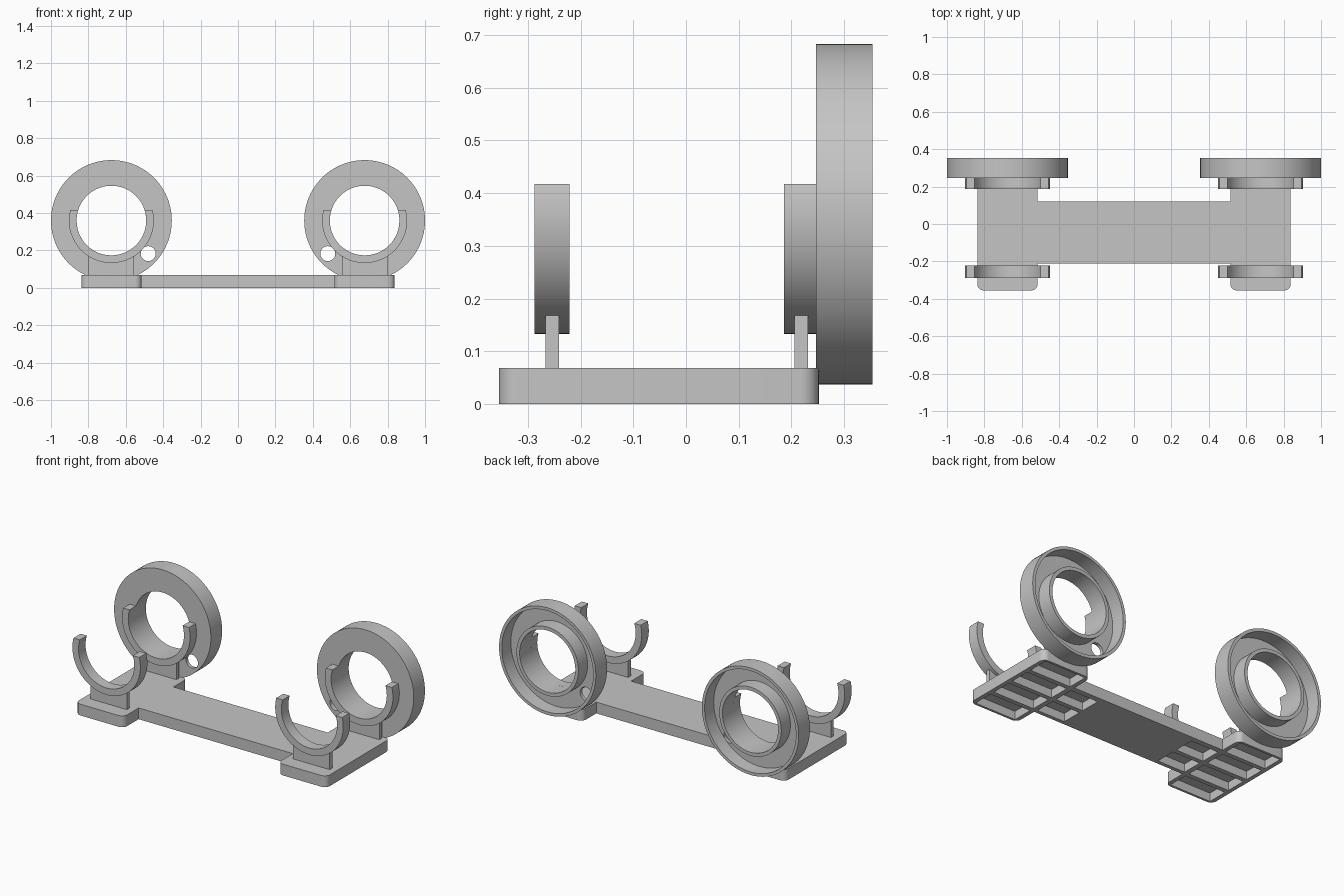
import bpy, bmesh
from math import sin, cos, asin, pi, radians

cube = bpy.data.objects.get("Cube")
if cube:
    bpy.data.objects.remove(cube, do_unlink=True)

GREY = (0.56, 0.56, 0.56, 1)
mat = bpy.data.materials.new("plain grey")
mat.use_nodes = True
mat.diffuse_color = GREY
mat.node_tree.nodes["Principled BSDF"].inputs["Base Color"].default_value = GREY

RING_X, RING_Z = 0.677, 0.36
HOLE_R, CLIP_R, RING_R = 0.186, 0.227, 0.323
TOP = 0.068


def finish(name, bm):
    bmesh.ops.recalc_face_normals(bm, faces=bm.faces)
    mesh = bpy.data.meshes.new(name)
    bm.to_mesh(mesh)
    bm.free()
    mesh.materials.append(mat)
    ob = bpy.data.objects.new(name, mesh)
    bpy.context.collection.objects.link(ob)
    return ob


def smooth(ob):
    bpy.ops.object.select_all(action='DESELECT')
    ob.select_set(True)
    bpy.context.view_layer.objects.active = ob
    bpy.ops.object.shade_smooth_by_angle(angle=radians(30))


def prism(bm, points, offset):
    """Fill a closed outline and extrude it by offset."""
    face = bm.faces.new([bm.verts.new(p) for p in points])
    out = bmesh.ops.extrude_face_region(bm, geom=[face])
    bmesh.ops.translate(bm, vec=offset,
                        verts=[v for v in out["geom"] if isinstance(v, bmesh.types.BMVert)])


def add_box(bm, x0, x1, y0, y1, z0, z1):
    prism(bm, [(x0, y0, z0), (x1, y0, z0), (x1, y1, z0), (x0, y1, z0)], (0, 0, z1 - z0))


def cut(ob, cutter):
    mod = ob.modifiers.new("cut", 'BOOLEAN')
    mod.operation, mod.solver, mod.object = 'DIFFERENCE', 'EXACT', cutter
    cutter.hide_render = True
    bpy.context.view_layer.objects.active = ob
    bpy.ops.object.modifier_apply(modifier=mod.name)
    bpy.data.objects.remove(cutter, do_unlink=True)


# Base plate: two rounded pads joined by a beam, drawn as one outline
PAD_IN, PAD_OUT, PAD_FRONT, PAD_BACK = 0.515, 0.838, -0.355, 0.252
BEAM_FRONT, BEAM_BACK = -0.212, 0.12


def corner(x, y, sx, sy, r=0.035, n=8):
    """Rounded corner whose outward direction is (sx, sy)."""
    return [(x - sx * r + sx * r * cos(a), y - sy * r + sy * r * sin(a))
            for a in (pi / 2 * i / n for i in range(n + 1))]


half = [(PAD_IN, BEAM_FRONT)]
half += corner(PAD_IN, PAD_FRONT, -1, -1)
half += corner(PAD_OUT, PAD_FRONT, 1, -1)[::-1]
half += corner(PAD_OUT, PAD_BACK, 1, 1)
half += corner(PAD_IN, PAD_BACK, -1, 1)[::-1]
half += [(PAD_IN, BEAM_BACK)]
outline = half + [(-x, y) for x, y in reversed(half)]
bm = bmesh.new()
prism(bm, [(x, y, 0) for x, y in outline], (0, 0, TOP))
base = finish("base_plate", bm)

# Pockets under the pads and under the beam ends
bm = bmesh.new()
pitch, rib, depth = (PAD_BACK - PAD_FRONT) / 4, 0.014, 0.05
for side in (-1, 1):
    for row in range(4):
        y0 = PAD_FRONT + row * pitch + rib
        y1 = y0 + pitch - 2 * rib
        spans = [(PAD_IN + 0.025, PAD_OUT - 0.025)]
        if row in (1, 2):
            spans.append((PAD_IN - 0.19, PAD_IN - 0.005))
        for x0, x1 in spans:
            add_box(bm, *sorted((side * x0, side * x1)), y0, y1, -0.05, depth)
cut(base, finish("pocket_cutter", bm))
smooth(base)


def ring(name, cx, side):
    """Round cup, open at the back, with a central tube."""
    front, floor, back = 0.247, 0.267, 0.354
    wall, tube = RING_R - 0.018, HOLE_R + 0.021
    profile = [(HOLE_R, front), (RING_R, front), (RING_R, back), (wall, back),
               (wall, floor), (tube, floor), (tube, back), (HOLE_R, back)]
    n = 96
    bm = bmesh.new()
    loops = [[bm.verts.new((cx + r * cos(2 * pi * i / n), y, RING_Z + r * sin(2 * pi * i / n)))
              for r, y in profile] for i in range(n)]
    for i in range(n):
        a, b = loops[i], loops[(i + 1) % n]
        for j in range(len(profile)):
            k = (j + 1) % len(profile)
            bm.faces.new((a[j], a[k], b[k], b[j]))
    ob = finish(name, bm)
    # Small hole through the cup floor, towards the middle
    bm = bmesh.new()
    hx, hz, hr = cx - side * 0.197, 0.183, 0.04
    prism(bm, [(hx + hr * cos(2 * pi * i / 32), 0.2, hz + hr * sin(2 * pi * i / 32))
               for i in range(32)], (0, 0.1, 0))
    cut(ob, finish("hole_cutter", bm))
    smooth(ob)


def clip(name, cx, y0, y1):
    """Open cradle arc with level ends."""
    rise, n = 0.057, 48

    def arc(r):
        a0 = pi - asin(rise / r)
        a1 = 2 * pi + asin(rise / r)
        return [(cx + r * cos(a0 + (a1 - a0) * i / n), y0,
                 RING_Z + r * sin(a0 + (a1 - a0) * i / n)) for i in range(n + 1)]

    inner, outer = arc(HOLE_R), arc(CLIP_R)
    bm = bmesh.new()
    prism(bm, outer + inner[::-1], (0, y1 - y0, 0))
    smooth(finish(name, bm))


def post(name, cx, y0, y1):
    bm = bmesh.new()
    add_box(bm, cx - 0.122, cx + 0.122, y0, y1, TOP - 0.005, 0.168)
    finish(name, bm)


for word, side in (("left", 1), ("right", -1)):
    cx = side * RING_X
    ring(word + "_ring", cx, side)
    clip(word + "_front_clip", cx, -0.288, -0.221)
    clip(word + "_back_clip", cx, 0.186, 0.248)
    post(word + "_front_post", cx, -0.267, -0.241)
    post(word + "_back_post", cx, 0.206, 0.232)
